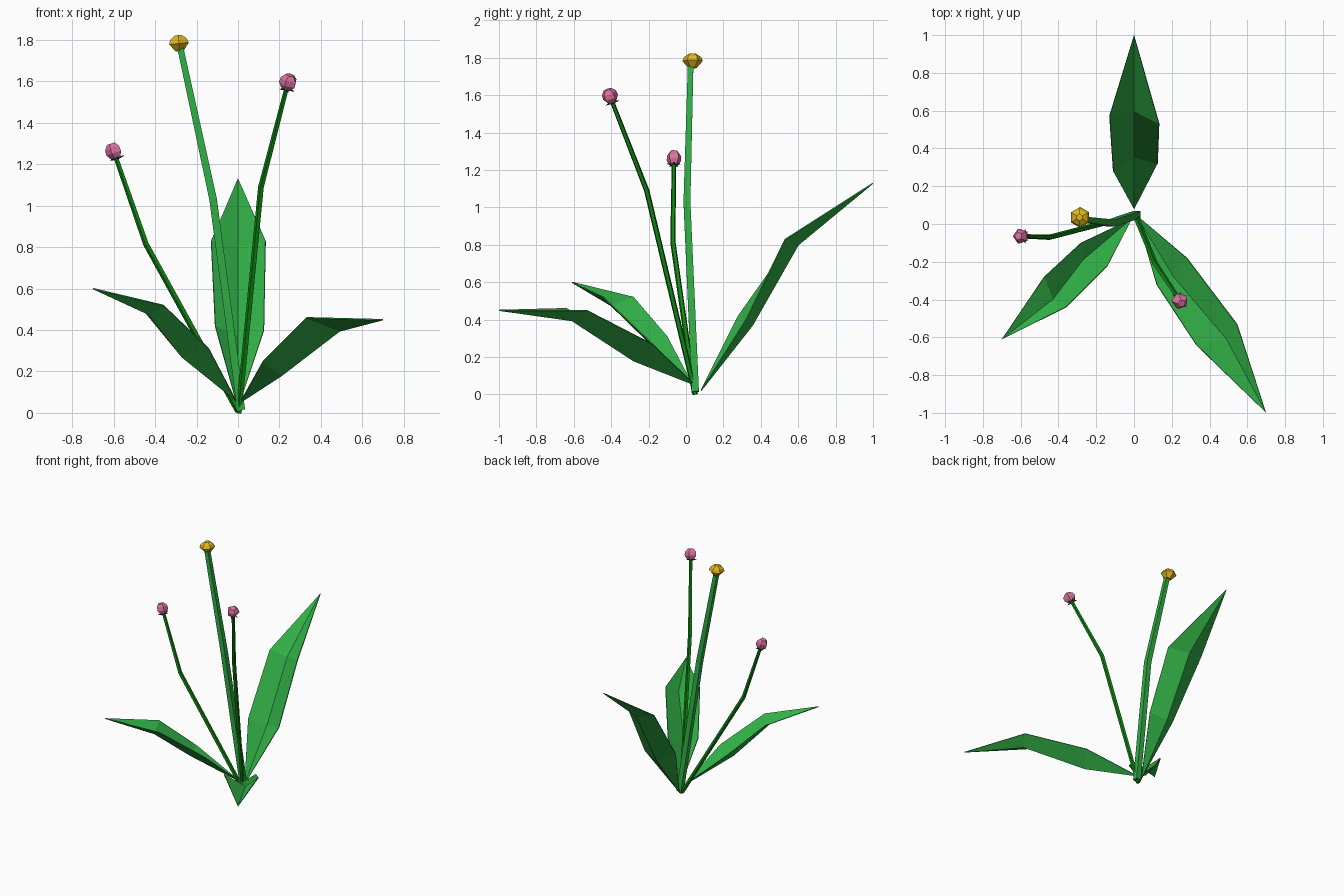
import bpy, bmesh, math
from mathutils import Vector

if "Cube" in bpy.data.objects:
    bpy.data.objects.remove(bpy.data.objects["Cube"])


def material(name, rgb):
    m = bpy.data.materials.new(name)
    m.diffuse_color = (*rgb, 1)
    m.use_nodes = True
    m.node_tree.nodes["Principled BSDF"].inputs["Base Color"].default_value = m.diffuse_color
    return m


LEAF = material("leaf_green", (0.03, 0.42, 0.06))
STEM = material("stem_green", (0.005, 0.24, 0.006))
SEPAL = material("sepal_green", (0.01, 0.07, 0.02))
PINK = material("bud_pink", (0.72, 0.17, 0.37))
YELLOW = material("bud_yellow", (0.75, 0.48, 0.01))


def make(name, bm, mat):
    bmesh.ops.recalc_face_normals(bm, faces=bm.faces)
    me = bpy.data.meshes.new(name)
    bm.to_mesh(me)
    bm.free()
    me.materials.append(mat)
    ob = bpy.data.objects.new(name, me)
    bpy.context.collection.objects.link(ob)
    return ob


def tube(name, path, radii, sides, mat):
    """Flat-faced rings swept along a path, capped at both ends."""
    bm = bmesh.new()
    pts = [Vector(p) for p in path]
    rings = []
    for i, p in enumerate(pts):
        d = (pts[min(i + 1, len(pts) - 1)] - pts[max(i - 1, 0)]).normalized()
        u = Vector((0, 1, 0)).cross(d).normalized()
        v = d.cross(u)
        rings.append([bm.verts.new(p + radii[i] * (u * math.cos(a) + v * math.sin(a)))
                      for a in (math.tau * (k + 0.5) / sides for k in range(sides))])
    for a, b in zip(rings, rings[1:]):
        for k in range(sides):
            j = (k + 1) % sides
            bm.faces.new((a[k], a[j], b[j], b[k]))
    bm.faces.new(rings[0])
    bm.faces.new(rings[-1])
    return make(name, bm, mat)


def leaf(name, base, sections, tip):
    """Creased blade: each section is edge, midrib, edge."""
    bm = bmesh.new()
    b, t = bm.verts.new(base), bm.verts.new(tip)
    rows = [[bm.verts.new(p) for p in s] for s in sections]
    for k in (0, 1):
        bm.faces.new((b, rows[0][k], rows[0][k + 1]))
        bm.faces.new((rows[0][k], rows[1][k], rows[1][k + 1], rows[0][k + 1]))
        bm.faces.new((rows[1][k], t, rows[1][k + 1]))
    ob = make(name, bm, LEAF)
    s = ob.modifiers.new("thickness", 'SOLIDIFY')
    s.thickness = 0.006
    s.offset = 0


def bud(name, centre, axis, profile, sides, mat):
    d = Vector(axis).normalized()
    c = Vector(centre)
    tube(name, [c + d * h for h, r in profile], [r for h, r in profile], sides, mat)


def sepals(name, centre, axis, size):
    """Five small pointed bracts spreading below a bud."""
    bm = bmesh.new()
    d = Vector(axis).normalized()
    u = Vector((0, 1, 0)).cross(d).normalized()
    v = d.cross(u)
    c = Vector(centre)
    for k in range(5):
        a = math.tau * k / 5
        o = u * math.cos(a) + v * math.sin(a)
        s = d.cross(o)
        base = [c + s * 0.012 + d * 0.006, c - s * 0.012 + d * 0.006, c - d * 0.012]
        vs = [bm.verts.new(p) for p in base + [c + o * size - d * 0.004]]
        for f in ((0, 1, 2), (0, 1, 3), (1, 2, 3), (2, 0, 3)):
            bm.faces.new([vs[i] for i in f])
    make(name, bm, SEPAL)


# Three creased leaves
leaf("back_leaf", (0, 0.08, 0.02),
     [[(-0.11, 0.28, 0.42), (0, 0.355, 0.37), (0.125, 0.32, 0.40)],
      [(-0.13, 0.57, 0.83), (0, 0.60, 0.80), (0.133, 0.53, 0.83)]], (0, 1.0, 1.13))
leaf("right_leaf", (0.01, 0.05, 0.05),
     [[(0.12, -0.32, 0.25), (0.21, -0.28, 0.18), (0.28, -0.18, 0.27)],
      [(0.33, -0.64, 0.46), (0.49, -0.61, 0.395), (0.545, -0.53, 0.45)]], (0.70, -1.0, 0.45))
leaf("left_leaf", (-0.01, 0.03, 0.06),
     [[(-0.14, -0.22, 0.31), (-0.27, -0.19, 0.27), (-0.28, -0.10, 0.31)],
      [(-0.36, -0.44, 0.52), (-0.43, -0.40, 0.475), (-0.475, -0.28, 0.52)]], (-0.70, -0.61, 0.60))

# Thick stem with its yellow bud
tube("tall_stem", [(0.015, 0.05, 0.015), (-0.12, 0.005, 1.03), (-0.28, 0.025, 1.77)],
     [0.027, 0.026, 0.021], 4, LEAF)
bud("yellow_bud", (-0.285, 0.035, 1.783), (-0.1, 0, 1),
    [(-0.038, 0.022), (0, 0.055), (0.022, 0.045), (0.04, 0.018)], 6, YELLOW)

# Thin bent stems with pink buds and sepals
for side, base, bend, top, r in (("right", (0.005, 0.05, 0), (0.112, -0.21, 1.09), (0.235, -0.395, 1.565), 0.044),
                                 ("left", (0, 0.045, 0.01), (-0.443, -0.07, 0.815), (-0.588, -0.065, 1.232), 0.041)):
    tube(side + "_flower_stem", [base, bend, top], [0.015, 0.015, 0.012], 5, STEM)
    axis = Vector(top) - Vector(bend)
    centre = Vector(top) + axis.normalized() * 0.032
    bud(side + "_pink_bud", centre, axis,
        [(-0.036, 0.024), (-0.008, r), (0.018, r * 0.95), (0.04, 0.022)], 5, PINK)
    sepals(side + "_sepals", top, axis, 0.042)
